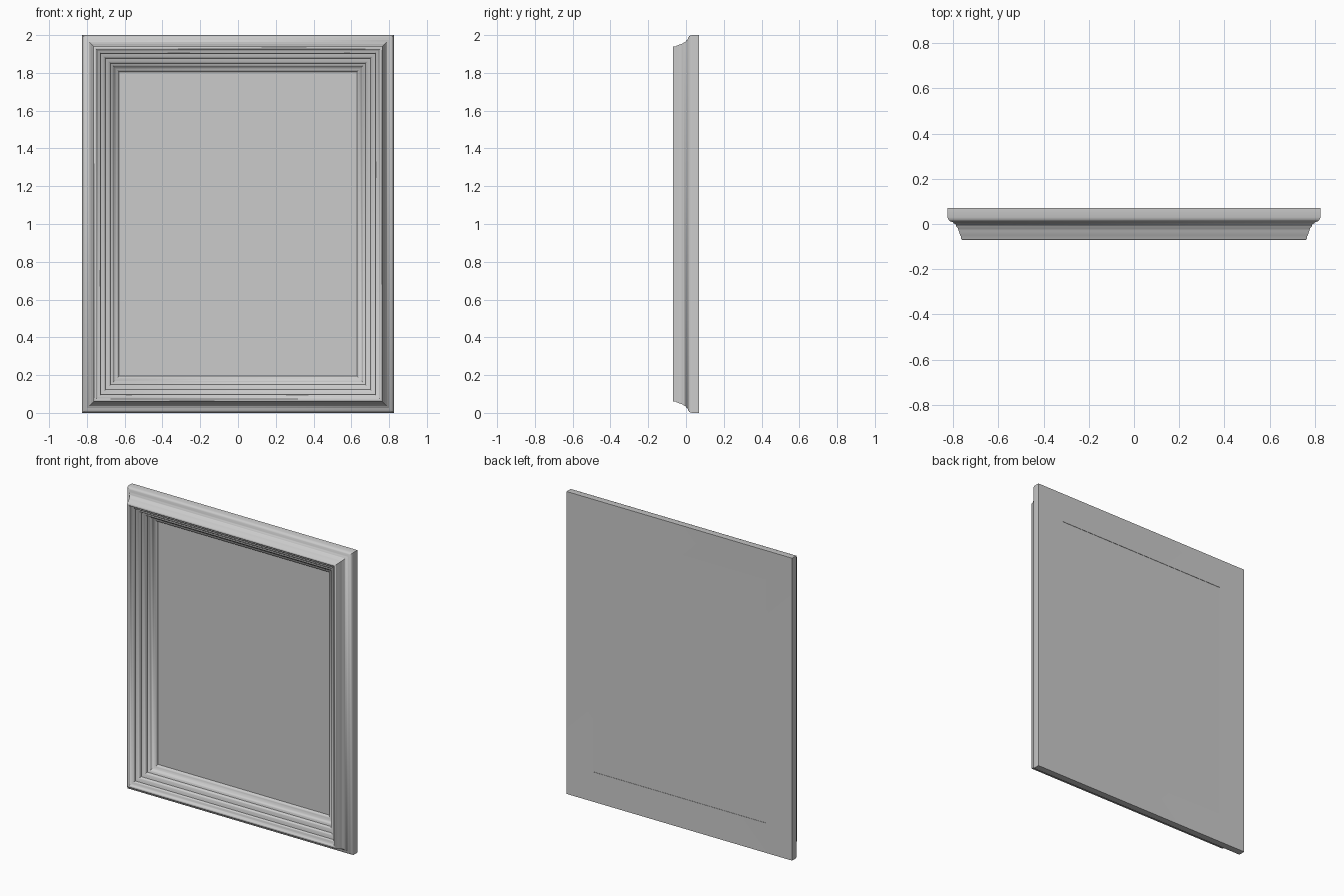
import bpy, bmesh, math

if "Cube" in bpy.data.objects:
    bpy.data.objects.remove(bpy.data.objects["Cube"])

HALF_W, HEIGHT = 0.825, 2.0
PANEL_Y = 0.062

# moulding cross-section: (inset from outer edge, y), back edge round to back inner edge
profile = [
    (0, 0.07), (0, 0.03), (0.004, 0.019), (0.013, 0.011), (0.025, 0.008),
    (0.028, 0.002), (0.036, -0.002), (0.039, -0.012), (0.045, -0.018),
    (0.049, -0.03), (0.056, -0.05), (0.059, -0.054), (0.060, -0.066), (0.064, -0.07),
    (0.072, -0.07), (0.076, -0.066), (0.078, -0.056), (0.084, -0.052),
    (0.093, -0.049), (0.097, -0.044), (0.098, -0.034), (0.106, -0.031),
    (0.117, -0.026), (0.122, -0.02), (0.124, -0.009), (0.132, -0.006),
    (0.144, -0.001), (0.149, 0.006), (0.151, 0.017), (0.160, 0.022),
    (0.167, 0.032), (0.172, 0.042), (0.184, 0.048), (0.192, 0.054),
    (0.195, PANEL_Y), (0.196, 0.068),
]


def ring(bm, inset, y):
    x = HALF_W - inset
    return [bm.verts.new(p) for p in (
        (-x, y, inset), (x, y, inset), (x, y, HEIGHT - inset), (-x, y, HEIGHT - inset))]


def finish(bm, name, smooth):
    mesh = bpy.data.meshes.new(name)
    bmesh.ops.recalc_face_normals(bm, faces=bm.faces)
    bm.to_mesh(mesh)
    bm.free()
    obj = bpy.data.objects.new(name, mesh)
    bpy.context.collection.objects.link(obj)
    if smooth:
        bpy.context.view_layer.objects.active = obj
        obj.select_set(True)
        bpy.ops.object.shade_smooth_by_angle(angle=math.radians(50))
        obj.select_set(False)
    return obj


# mitred frame moulding
bm = bmesh.new()
rings = [ring(bm, d, y) for d, y in profile]
for a, b in zip(rings, rings[1:] + rings[:1]):
    for i in range(4):
        j = (i + 1) % 4
        bm.faces.new((a[i], a[j], b[j], b[i]))
finish(bm, "frame_moulding", True)

# flat picture panel near the back of the frame
bm = bmesh.new()
bm.faces.new(ring(bm, 0.195, PANEL_Y + 0.003))
finish(bm, "picture_panel", False)
